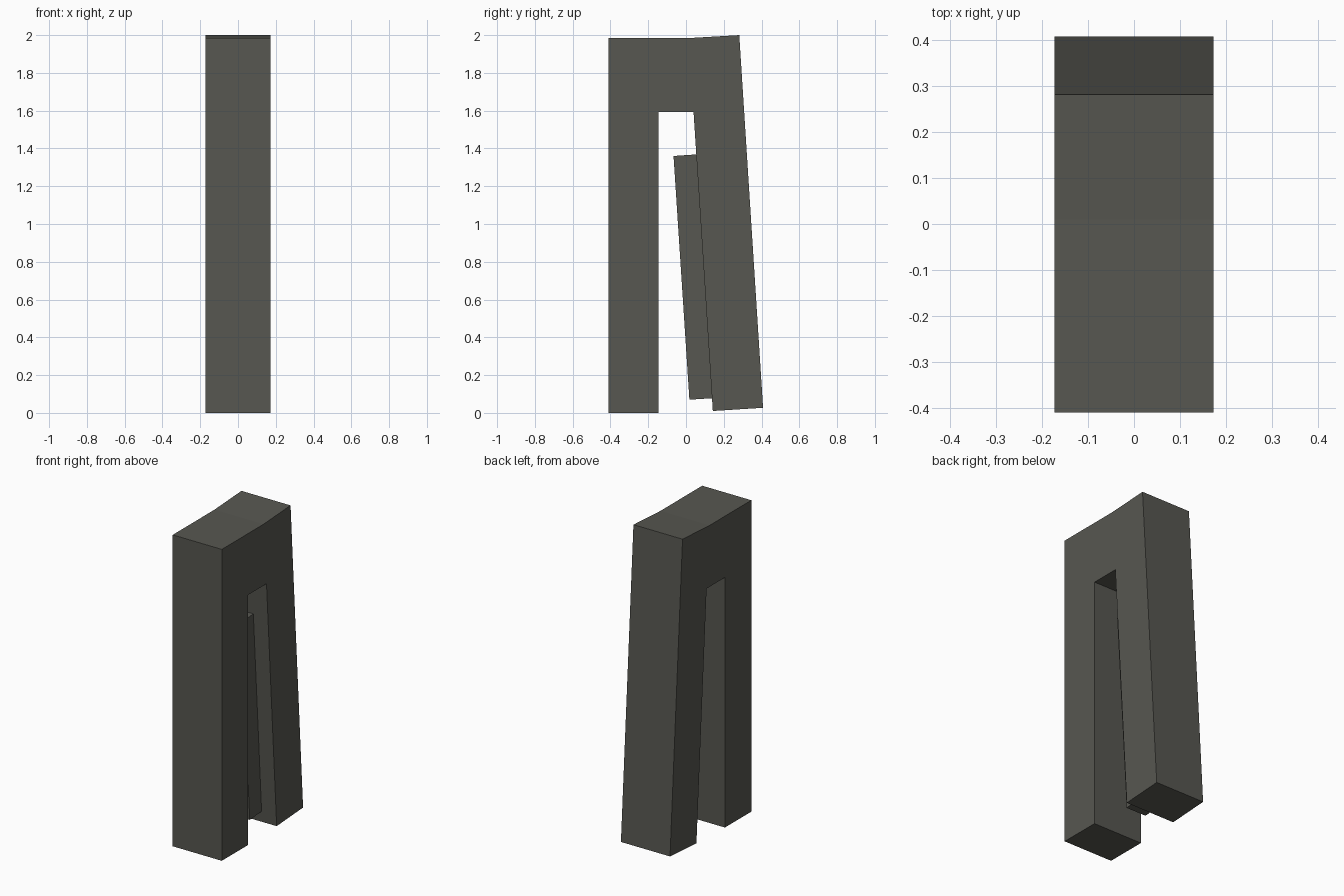
import bpy
import bmesh

if "Cube" in bpy.data.objects:
    bpy.data.objects.remove(bpy.data.objects["Cube"])

# Single dark warm grey
grey = bpy.data.materials.new("dark_grey")
grey.diffuse_color = (0.095, 0.095, 0.082, 1)
grey.use_nodes = True
grey.node_tree.nodes["Principled BSDF"].inputs["Base Color"].default_value = grey.diffuse_color


def extrude_profile(name, profile, half_width):
    """Extrude a (y, z) outline symmetrically along x."""
    bm = bmesh.new()
    face = bm.faces.new([bm.verts.new((-half_width, y, z)) for y, z in profile])
    ext = bmesh.ops.extrude_face_region(bm, geom=[face])
    verts = [v for v in ext["geom"] if isinstance(v, bmesh.types.BMVert)]
    bmesh.ops.translate(bm, verts=verts, vec=(2 * half_width, 0, 0))
    bmesh.ops.recalc_face_normals(bm, faces=bm.faces)
    mesh = bpy.data.meshes.new(name)
    bm.to_mesh(mesh)
    bm.free()
    mesh.materials.append(grey)
    obj = bpy.data.objects.new(name, mesh)
    bpy.context.collection.objects.link(obj)
    return obj


# Body: straight front leg, bridge and splayed back leg
extrude_profile("clip_body", [
    (-0.41, 0), (-0.145, 0), (-0.145, 1.593), (0.04, 1.593),
    (0.142, 0.01), (0.408, 0.027), (0.282, 2.0), (0.01, 1.984), (-0.41, 1.984),
], 0.173)

# Narrow pad on the inside of the splayed leg, set slightly into it
extrude_profile("inner_pad", [
    (0.018, 0.07), (0.145, 0.078), (0.062, 1.369), (-0.066, 1.36),
], 0.07)
